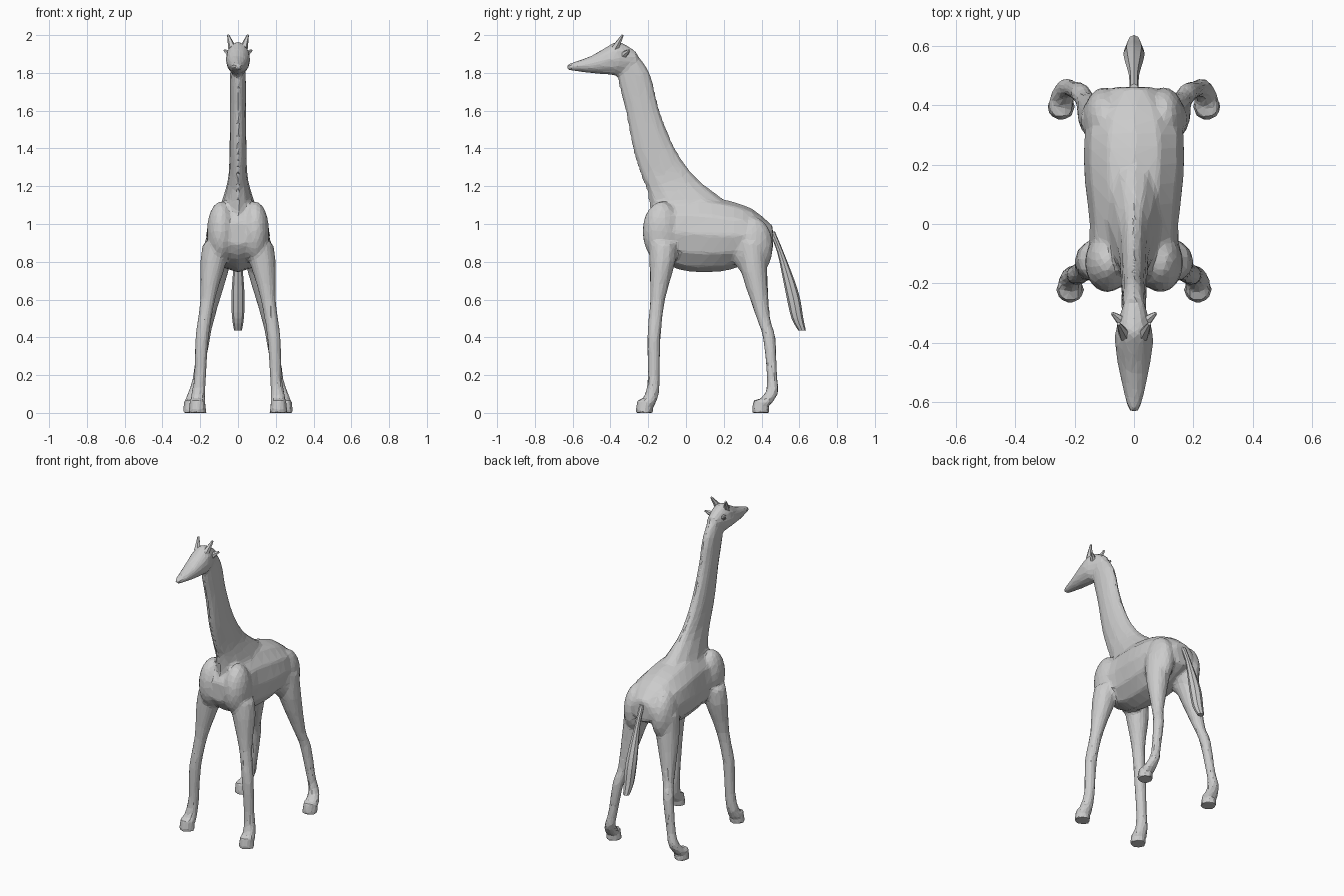
import bpy, bmesh, math
from mathutils import Matrix, Vector

cube = bpy.data.objects.get("Cube")
if cube:
    bpy.data.objects.remove(cube, do_unlink=True)

colour = (0.6, 0.6, 0.6, 1)
grey = bpy.data.materials.new("plain grey")
grey.use_nodes = True
grey.diffuse_color = colour
grey.node_tree.nodes["Principled BSDF"].inputs["Base Color"].default_value = colour


def smooth_rows(rows, steps=3):
    """Fill in rows between the given ones along a smooth curve."""
    rows = [Vector(row) for row in rows]
    padded = [rows[0]] + rows + [rows[-1]]
    filled = []
    for before, start, end, after in zip(padded, padded[1:], padded[2:], padded[3:]):
        for step in range(steps):
            t = step / steps
            bend = (end - before) * (1 - t) - (after - start) * t
            ease = t * t * (3 - 2 * t)
            filled.append(start.lerp(end, ease) + bend * t * (1 - t) / 2)
    return filled + [rows[-1]]


def loft(bm, rows, level="Z", mirror=1, sides=12):
    """Skin elliptical rings given as x, y, z, half width and half depth.
    Rings lie flat for level Z and stand across the body for level Y."""
    across = Vector((0, 1, 0)) if level == "Z" else Vector((0, 0, 1))
    loops = []
    for x, y, z, wide, deep in smooth_rows(rows):
        loop = []
        for i in range(sides):
            angle = math.tau * i / sides
            point = Vector((x + wide * math.cos(angle), y, z)) + across * deep * math.sin(angle)
            point.x *= mirror
            loop.append(bm.verts.new(point))
        loops.append(loop)
    faces = [bm.faces.new(loops[0]), bm.faces.new(loops[-1])]
    for lower, upper in zip(loops, loops[1:]):
        for i in range(sides):
            j = (i + 1) % sides
            faces.append(bm.faces.new((lower[i], lower[j], upper[j], upper[i])))
    bmesh.ops.recalc_face_normals(bm, faces=faces)


def tube(bm, path, mirror=1, sides=12):
    """Round limb along a path of x, y, z and radius."""
    loft(bm, [(x, y, z, r, r) for x, y, z, r in path], "Z", mirror, sides)


def ball(bm, centre, size):
    """Muscle shape with its half sizes."""
    place = Matrix.LocRotScale(Vector(centre), None, Vector(size))
    bmesh.ops.create_icosphere(bm, subdivisions=3, radius=1, matrix=place)


def spike(bm, base, tip, thick, thin, segments=6):
    """Tapered cone from base to tip."""
    base, tip = Vector(base), Vector(tip)
    turn = (tip - base).to_track_quat("Z", "Y")
    place = Matrix.LocRotScale((base + tip) / 2, turn, None)
    bmesh.ops.create_cone(bm, cap_ends=True, segments=segments, radius1=thick,
                          radius2=thin, depth=(tip - base).length, matrix=place)


def finish(bm, name):
    mesh = bpy.data.meshes.new(name)
    bm.to_mesh(mesh)
    bm.free()
    mesh.materials.append(grey)
    obj = bpy.data.objects.new(name, mesh)
    bpy.context.collection.objects.link(obj)
    return obj


skin = bmesh.new()

# Barrel, from chest to rump
loft(skin, [(0, -.21, .95, .08, .06), (0, -.15, .95, .15, .14), (0, 0, .95, .15, .2),
            (0, .2, .94, .17, .19), (0, .35, .94, .155, .14), (0, .46, .92, .07, .07)], "Y")

# Withers and neck, rising to the skull
loft(skin, [(0, .06, 1.05, .11, .25), (0, -.03, 1.17, .07, .175), (0, -.1, 1.26, .05, .14),
            (0, -.17, 1.4, .045, .112), (0, -.23, 1.6, .042, .09), (0, -.28, 1.8, .042, .088),
            (0, -.32, 1.92, .035, .04)])

# Head, from muzzle to nape
loft(skin, [(0, -.63, 1.83, .02, .014), (0, -.5, 1.845, .05, .047), (0, -.4, 1.87, .065, .08),
            (0, -.35, 1.875, .06, .09), (0, -.26, 1.87, .035, .04)], "Y")

# Legs, with shoulders, haunches and hooves
front_leg = [(.11, -.12, .9, .075), (.13, -.125, .8, .07), (.16, -.15, .6, .04), (.19, -.17, .4, .036),
             (.2, -.17, .2, .032), (.21, -.18, .1, .037), (.215, -.21, .04, .045)]
hind_leg = [(.1, .35, .9, .08), (.12, .36, .75, .07), (.16, .41, .5, .036), (.18, .44, .4, .034),
            (.21, .455, .2, .028), (.23, .455, .11, .034), (.245, .41, .05, .045)]
for side in (-1, 1):
    tube(skin, front_leg, side)
    tube(skin, hind_leg, side)
    ball(skin, (.09 * side, -.13, .96), (.075, .1, .16))
    ball(skin, (.1 * side, .35, .88), (.072, .11, .16))
    for x, y in ((.215, -.22), (.245, .395)):
        spike(skin, (x * side, y, 0), (x * side, y, .07), .05, .04, 8)

# Fuse the parts into one low-poly hide
hide = finish(skin, "body_neck_head_legs")
fuse = hide.modifiers.new("fuse", "REMESH")
fuse.mode = "VOXEL"
fuse.voxel_size = .011
soften = hide.modifiers.new("soften", "SMOOTH")
soften.factor = .5
soften.iterations = 5
facet = hide.modifiers.new("facet", "DECIMATE")
facet.ratio = .09

# Tail, swelling into a tuft
tail = bmesh.new()
tube(tail, [(0, .455, .96, .016), (0, .5, .85, .017), (0, .545, .7, .03),
            (0, .57, .6, .035), (0, .59, .5, .031), (0, .615, .435, .02)], sides=8)
finish(tail, "tail")

# Horns and ears
for side, word in ((-1, "right"), (1, "left")):
    horn = bmesh.new()
    spike(horn, (.03 * side, -.375, 1.93), (.052 * side, -.335, 2), .022, .006)
    finish(horn, word + "_horn")
    ear = bmesh.new()
    spike(ear, (.03 * side, -.335, 1.89), (.073 * side, -.3, 1.92), .024, .006)
    finish(ear, word + "_ear")
